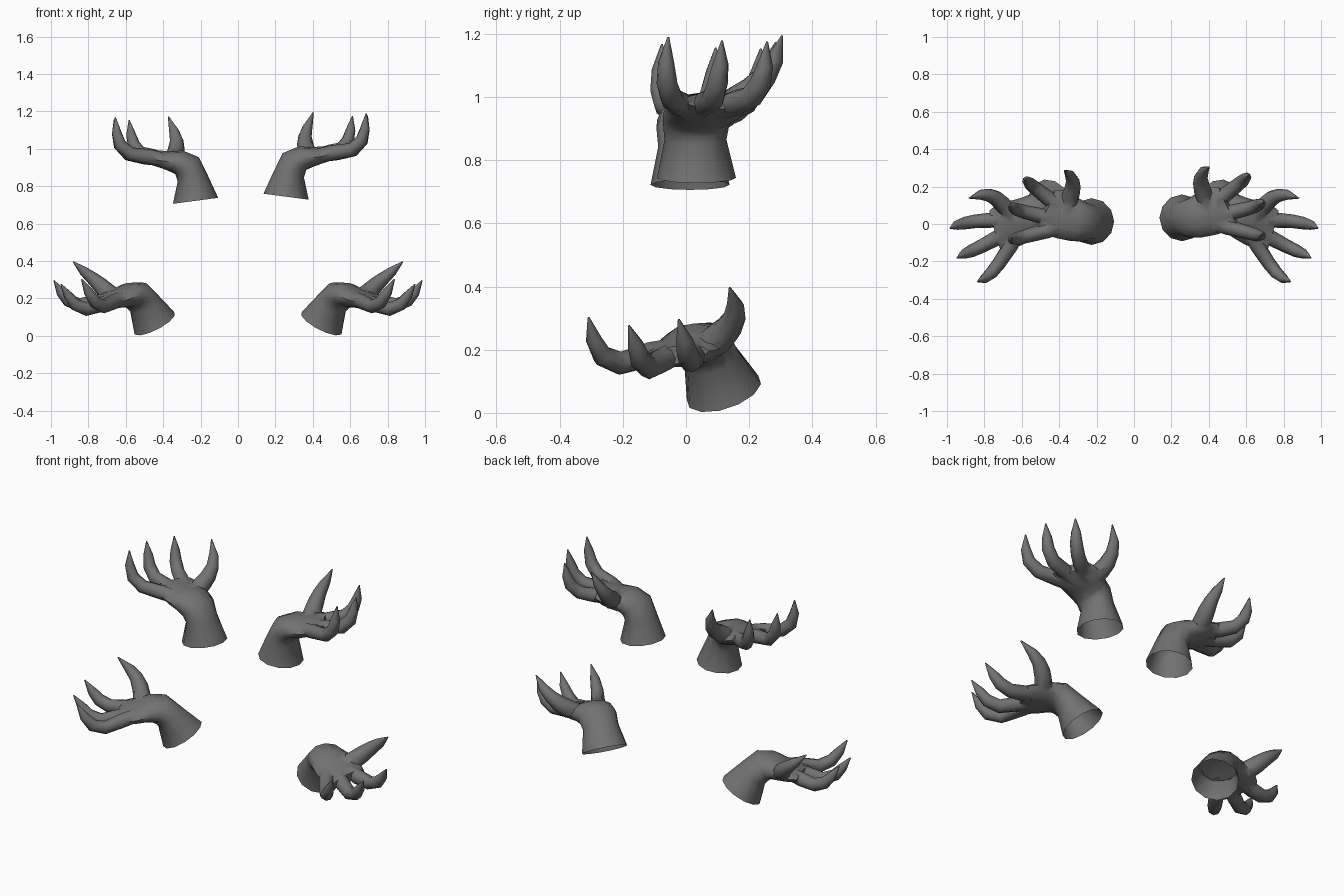
import bpy, bmesh
from math import cos, sin, tau, radians
from mathutils import Vector, Matrix

if "Cube" in bpy.data.objects:
    bpy.data.objects.remove(bpy.data.objects["Cube"])


def loft(name, sections, sides):
    """Closed tube through (centre, half width, half thickness, yaw) sections."""
    bm = bmesh.new()
    pts = [Vector(s[0]) for s in sections]
    rings = []
    for i, (c, w, t, yaw) in enumerate(sections):
        side = Vector((-sin(radians(yaw)), cos(radians(yaw)), 0))
        tan = pts[min(i + 1, len(pts) - 1)] - pts[max(i - 1, 0)]
        tan = (tan - side * tan.dot(side)).normalized()
        up = tan.cross(side)
        rings.append([bm.verts.new(pts[i] + side * w * cos(tau * k / sides) + up * t * sin(tau * k / sides))
                      for k in range(sides)])
    for a, b in zip(rings, rings[1:]):
        for k in range(sides):
            j = (k + 1) % sides
            bm.faces.new((a[k], a[j], b[j], b[k]))
    bm.faces.new(rings[0][::-1])
    bm.faces.new(rings[-1])
    bmesh.ops.recalc_face_normals(bm, faces=bm.faces)
    me = bpy.data.meshes.new(name)
    bm.to_mesh(me)
    bm.free()
    ob = bpy.data.objects.new(name, me)
    bpy.context.collection.objects.link(ob)
    return ob


def finger(name, pts, radii):
    d = Vector(pts[-1]) - Vector(pts[0])
    yaw = Vector((1, 0)).angle_signed(Vector((d.x, d.y))) * -57.2958
    return loft(name, [(p, r, r, yaw) for p, r in zip(pts, radii)], 8)


# Wrist and palm
palm = loft("palm", [
    ((.257, .033, .744), .125, .122, 0),
    ((.273, .030, .865), .098, .082, 0),
    ((.300, .033, .925), .107, .080, 3),
    ((.345, .043, .950), .116, .066, 10),
    ((.400, .062, .958), .125, .052, 18),
    ((.460, .082, .972), .128, .042, 25),
    ((.505, .098, .988), .113, .028, 27)], 12)

# Clawed digits
R = (.036, .041, .037, .034, .026, .003)
digits = [
    finger("thumb", [(.375, .120, .963), (.370, .170, .990), (.360, .212, 1.022),
                     (.358, .252, 1.067), (.372, .283, 1.12), (.402, .305, 1.195)],
           (.045, .050, .045, .036, .027, .003)),
    finger("finger_1", [(.42, .110, .965), (.492, .160, .982), (.552, .207, 1.000),
                        (.588, .236, 1.045), (.602, .250, 1.10), (.612, .257, 1.175)], R),
    finger("finger_2", [(.43, .050, .963), (.530, .064, .980), (.617, .085, .995),
                        (.664, .100, 1.045), (.679, .109, 1.105), (.692, .114, 1.178)], R),
    finger("finger_3", [(.40, .010, .957), (.500, -.017, .978), (.607, -.045, .995),
                        (.660, -.060, 1.043), (.679, -.063, 1.11), (.686, -.056, 1.19)], R)]

# Fuse digits into the palm
for d in digits:
    m = palm.modifiers.new("fuse", 'BOOLEAN')
    m.operation = 'UNION'
    m.solver = 'EXACT'
    m.object = d
    d.hide_render = True
bpy.context.view_layer.update()
hand = bpy.data.meshes.new_from_object(palm.evaluated_get(bpy.context.evaluated_depsgraph_get()))
for o in [palm] + digits:
    bpy.data.objects.remove(o)

# Open the wrist end
bm = bmesh.new()
bm.from_mesh(hand)
low = min(bm.faces, key=lambda f: f.calc_center_median().z)
bmesh.ops.delete(bm, geom=[low], context='FACES_ONLY')
bm.to_mesh(hand)
bm.free()

# Dark grey skin
skin = bpy.data.materials.new("dark_grey")
skin.diffuse_color = (.17, .17, .17, 1)
skin.use_nodes = True
skin.node_tree.nodes["Principled BSDF"].inputs["Base Color"].default_value = skin.diffuse_color
hand.materials.clear()
hand.materials.append(skin)
for p in hand.polygons:
    p.material_index = 0


def frame(wrist, a, c, d):
    """Pose matrix from the wrist centre and three claw tips."""
    w, a, c, d = map(Vector, (wrist, a, c, d))
    x = ((a + c + d) / 3 - w).normalized()
    y = a - d
    y = (y - x * y.dot(x)).normalized()
    m = Matrix((x, y, x.cross(y))).transposed().to_4x4()
    m.translation = w
    return m


# Poses: raised hands and lowered hands
raised = Matrix.Identity(4)
lowered = (frame((.447, .12, .067), (.88, .135, .40), (.948, -.175, .27), (.825, -.305, .30))
           @ frame((.257, .033, .744), (.402, .305, 1.195), (.692, .114, 1.178), (.686, -.056, 1.19)).inverted())
mirror = Matrix.Scale(-1, 4, Vector((1, 0, 0)))
poses = {
    "upper_right_hand": raised,
    "upper_left_hand": Matrix.Translation((.03, -.02, -.022)) @ mirror,
    "lower_right_hand": lowered,
    "lower_left_hand": mirror @ lowered}

for name, mat in poses.items():
    me = hand.copy()
    me.transform(mat)
    if mat.determinant() < 0:
        me.flip_normals()
    ob = bpy.data.objects.new(name, me)
    bpy.context.collection.objects.link(ob)
    bpy.ops.object.select_all(action='DESELECT')
    ob.select_set(True)
    bpy.context.view_layer.objects.active = ob
    bpy.ops.object.shade_smooth_by_angle(angle=radians(50))
